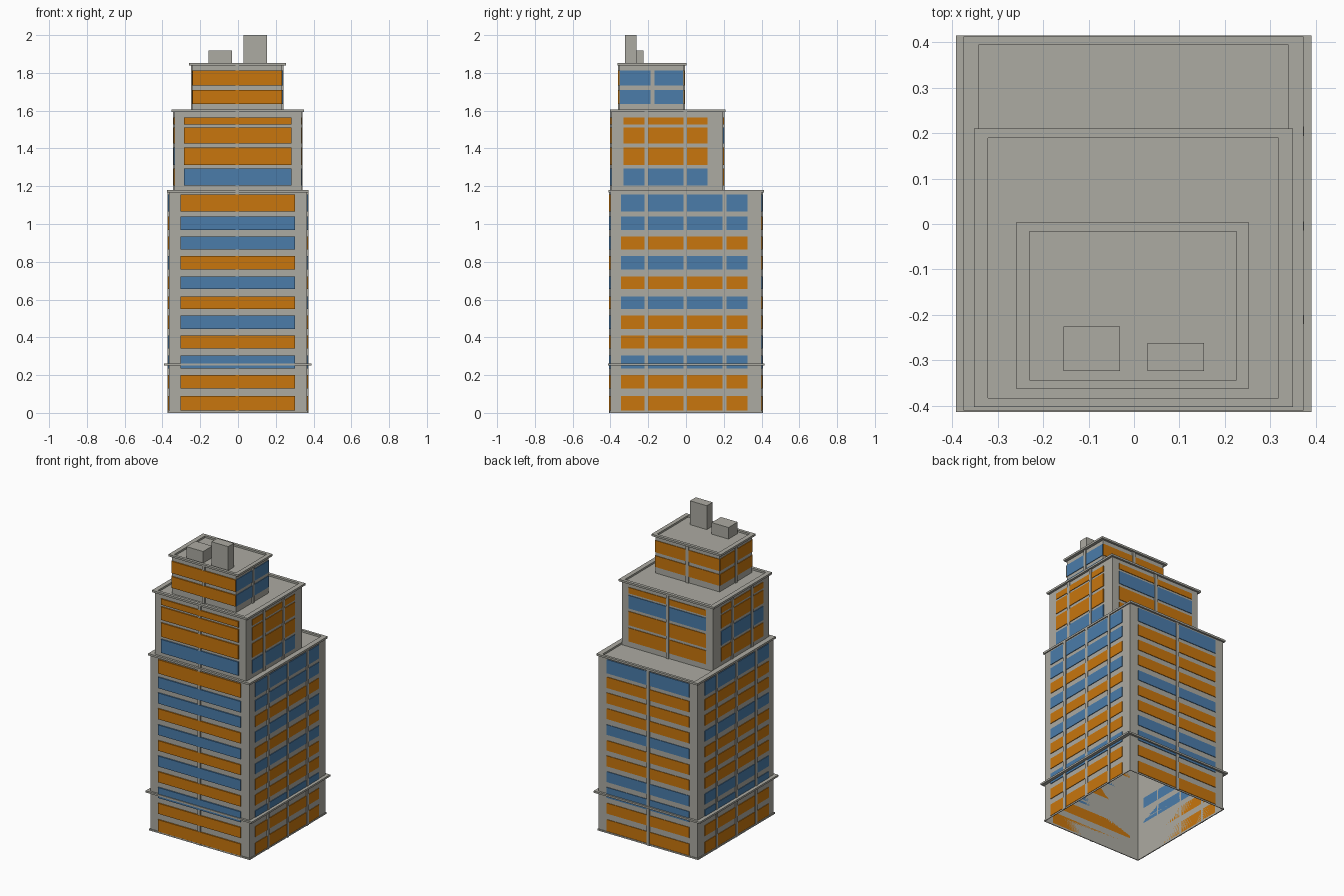
import bpy, bmesh

if "Cube" in bpy.data.objects:
    bpy.data.objects.remove(bpy.data.objects["Cube"])


def material(name, rgb):
    m = bpy.data.materials.new(name)
    m.diffuse_color = (*rgb, 1)
    m.use_nodes = True
    m.node_tree.nodes["Principled BSDF"].inputs["Base Color"].default_value = m.diffuse_color
    return m


STONE = material("warm_grey_stone", (0.413, 0.405, 0.36))
ORANGE = material("orange_glass", (0.578, 0.181, 0.004))
BLUE = material("blue_glass", (0.069, 0.202, 0.402))


def add_box(bm, x0, x1, y0, y1, z0, z1, mat=0, open_bottom=False):
    vs = bmesh.ops.create_cube(bm, size=1)["verts"]
    for v in vs:
        v.co = (x1 if v.co.x > 0 else x0, y1 if v.co.y > 0 else y0, z1 if v.co.z > 0 else z0)
    faces = {f for v in vs for f in v.link_faces}
    for f in faces:
        f.material_index = mat
    if open_bottom:
        low = [f for f in faces if all(abs(v.co.z - z0) < 1e-6 for v in f.verts)]
        bmesh.ops.delete(bm, geom=low, context="FACES")


def make(name, boxes, mats=(STONE,), open_bottom=False):
    bm = bmesh.new()
    for b in boxes:
        add_box(bm, *b, open_bottom=open_bottom)
    me = bpy.data.meshes.new(name)
    bm.to_mesh(me)
    bm.free()
    for m in mats:
        me.materials.append(m)
    ob = bpy.data.objects.new(name, me)
    bpy.context.collection.objects.link(ob)
    return ob


def ring(outer, inner, z0, z1):
    """Four boxes forming a rectangular frame; rectangles are x0, x1, y0, y1."""
    a, b, c, d = outer
    e, f, g, h = inner
    return [(a, b, c, g, z0, z1), (a, b, h, d, z0, z1),
            (a, e, g, h, z0, z1), (f, b, g, h, z0, z1)]


def on_wall(wall, side, u0, u1, z0, z1, depth):
    """Thin plate on one wall, standing out by depth."""
    x0, x1, y0, y1 = wall
    return {"front": (u0, u1, y0 - depth, y0, z0, z1),
            "back": (u0, u1, y1, y1 + depth, z0, z1),
            "left": (x0 - depth, x0, u0, u1, z0, z1),
            "right": (x1, x1 + depth, u0, u1, z0, z1)}[side]


# Each tier: wall, base, top, rim outline, rim opening, window spans,
# side mullions, window rows and colours per side from the ground up (o / b)
TIERS = {
    "lower": dict(
        wall=(-0.366, 0.366, -0.4, 0.4), z=(0, 1.18),
        rim=(-0.375, 0.373, -0.41, 0.412), hole=(-0.341, 0.339, -0.39, 0.395),
        fx=(-0.305, 0.303), sy=(-0.345, 0.326), mull=(-0.21, -0.004, 0.204),
        rows=[(0.012, 0.09), (0.13, 0.2), (0.235, 0.305), (0.34, 0.41), (0.445, 0.515),
              (0.55, 0.617), (0.655, 0.722), (0.76, 0.83), (0.865, 0.935),
              (0.967, 1.04), (1.065, 1.157)],
        colours=dict(front="oobobobobbo", right="ooboobobobb",
                     back="oobboobooob", left="oobboooboob")),
    "middle": dict(
        wall=(-0.337, 0.335, -0.395, 0.197), z=(1.165, 1.605),
        rim=(-0.352, 0.35, -0.403, 0.21), hole=(-0.321, 0.318, -0.383, 0.189),
        fx=(-0.287, 0.284), sy=(-0.33, 0.115), mull=(-0.21, -0.004),
        rows=[(1.205, 1.295), (1.313, 1.405), (1.425, 1.512), (1.526, 1.565)],
        colours=dict(front="booo", right="booo", back="oobo", left="oboo")),
    "upper": dict(
        wall=(-0.24, 0.233, -0.352, -0.012), z=(1.59, 1.853),
        rim=(-0.26, 0.253, -0.362, 0.003), hole=(-0.23, 0.225, -0.343, -0.017),
        fx=(-0.24, 0.233), sy=(-0.352, -0.014), mull=(-0.178,),
        rows=[(1.635, 1.71), (1.733, 1.812)],
        colours=dict(front="oo", right="bb", back="oo", left="oo")),
}

for name, t in TIERS.items():
    wall, (z0, z1) = t["wall"], t["z"]
    # hollow wall shell with sunken roof deck, and the raised rim on it
    make(name + "_tier_walls", [(*wall, z0, z1 - 0.012)], open_bottom=True)
    make(name + "_roof_rim", ring(t["rim"], t["hole"], z1 - 0.013, z1))
    # window strips and upright mullions on all four sides
    panes, posts = [], []
    for side, colours in t["colours"].items():
        across = side in ("front", "back")
        u0, u1 = t["fx"] if across else t["sy"]
        depth = 0.008 if side == "front" else 0.004
        for (a, b), c in zip(t["rows"], colours):
            panes.append((*on_wall(wall, side, u0, u1, a, b, depth), 1 if c == "b" else 0))
        for u in ((-0.004,) if across else t["mull"]):
            posts.append(on_wall(wall, side, u - 0.01, u + 0.01, z0, z1 - 0.012, 0.0075))
    make(name + "_windows", panes, (ORANGE, BLUE))
    make(name + "_mullions", posts)

# thin ledge above the entrance floors and the plinth at street level
low = TIERS["lower"]["wall"]
make("street_ledge", ring((-0.392, 0.39, -0.413, 0.415), low, 0.25, 0.262))
make("plinth", ring((-0.372, 0.37, -0.405, 0.404), low, 0, 0.01))

# roof machinery housings
make("roof_plant_box", [(-0.155, -0.031, -0.323, -0.226, 1.84, 1.918)])
make("roof_lift_tower", [(0.03, 0.154, -0.323, -0.262, 1.84, 2.0)])
